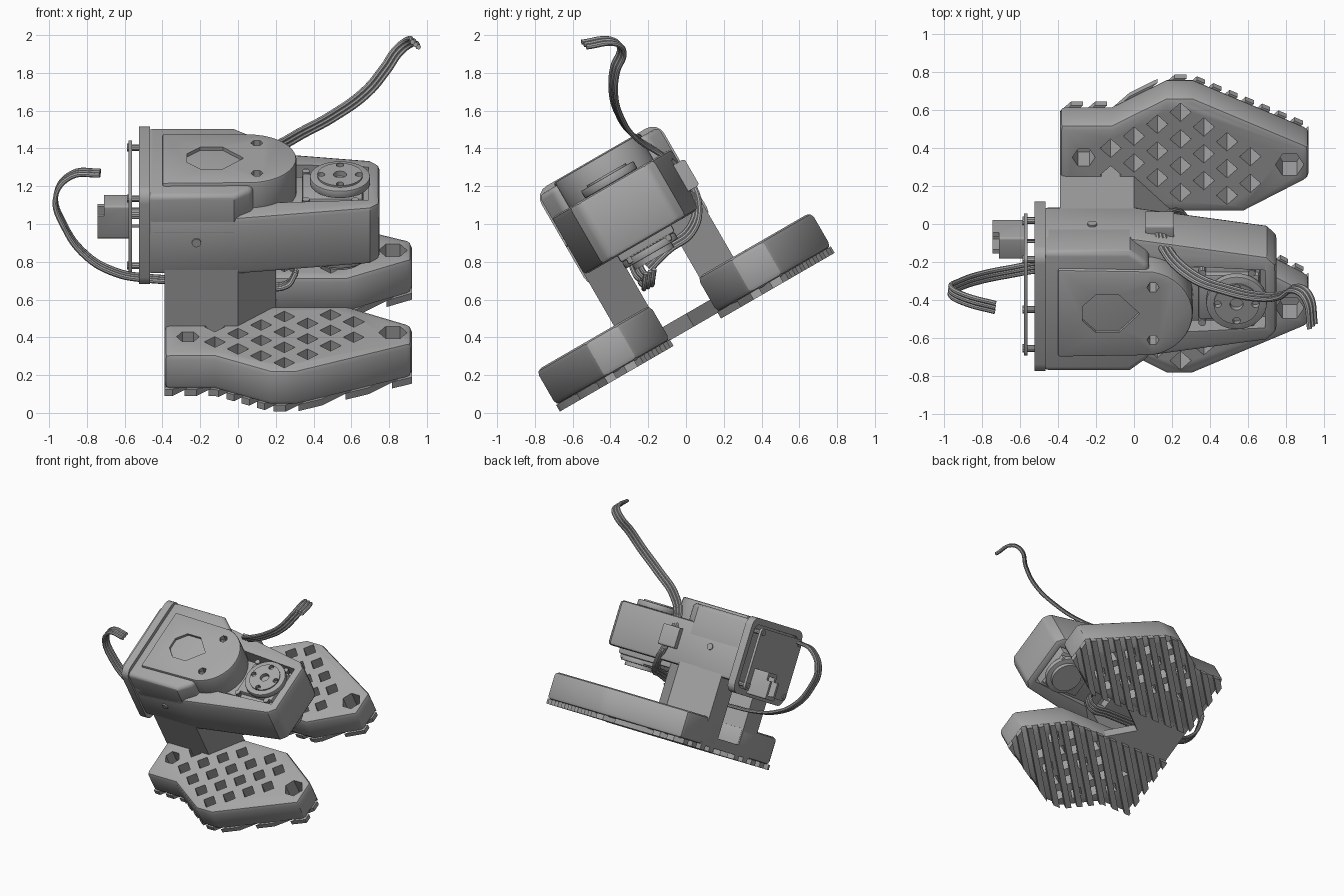
import bpy, bmesh, math
from mathutils import Matrix, Vector

if "Cube" in bpy.data.objects:
    bpy.data.objects.remove(bpy.data.objects["Cube"])

TILT = Matrix.Rotation(math.radians(30), 4, 'X')   # whole mechanism leans back
MID = 0.265                                        # symmetry line across the feet

grey = bpy.data.materials.new("plastic grey")
grey.use_nodes = True
grey.diffuse_color = (0.38, 0.38, 0.38, 1)
grey.node_tree.nodes["Principled BSDF"].inputs["Base Color"].default_value = (0.38, 0.38, 0.38, 1)


def activate(ob):
    bpy.ops.object.select_all(action='DESELECT')
    ob.select_set(True)
    bpy.context.view_layer.objects.active = ob


def prisms(name, outlines, low, high, bevel=0.0, segments=2):
    """Extrude flat outlines from low to high along the tilted up axis."""
    bm = bmesh.new()
    for pts in outlines:
        face = bm.faces.new([bm.verts.new((x, v, low)) for x, v in pts])
        top = bmesh.ops.extrude_face_region(bm, geom=[face])["geom"]
        bmesh.ops.translate(bm, vec=(0, 0, high - low),
                            verts=[g for g in top if isinstance(g, bmesh.types.BMVert)])
    return finish(name, bm, bevel, segments)


def finish(name, bm, bevel=0.0, segments=2):
    bmesh.ops.recalc_face_normals(bm, faces=bm.faces)
    mesh = bpy.data.meshes.new(name)
    bm.to_mesh(mesh)
    bm.free()
    mesh.materials.append(grey)
    ob = bpy.data.objects.new(name, mesh)
    bpy.context.collection.objects.link(ob)
    ob.matrix_world = TILT
    activate(ob)
    if bevel:
        mod = ob.modifiers.new("rounding", 'BEVEL')
        mod.width, mod.segments, mod.angle_limit = bevel, segments, math.radians(40)
        bpy.ops.object.modifier_apply(modifier=mod.name)
    return ob


def cut(ob, cutter):
    mod = ob.modifiers.new("cut", 'BOOLEAN')
    mod.operation, mod.solver, mod.object = 'DIFFERENCE', 'EXACT', cutter
    activate(ob)
    bpy.ops.object.modifier_apply(modifier=mod.name)
    bpy.data.objects.remove(cutter)


def ring(x, v, r, n=16, turn=0.0):
    return [(x + r * math.cos(turn + math.tau * i / n),
             v + r * math.sin(turn + math.tau * i / n)) for i in range(n)]


def rect(x0, x1, v0, v1):
    return [(x0, v0), (x1, v0), (x1, v1), (x0, v1)]


def flip(pts):
    return [(x, 2 * MID - v) for x, v in pts]


def rod(name, center, axis, r, length, n=16):
    bm = bmesh.new()
    turn = Vector((0, 0, 1)).rotation_difference(Vector(axis)).to_matrix().to_4x4()
    bmesh.ops.create_cone(bm, cap_ends=True, segments=n, radius1=r, radius2=r, depth=length,
                          matrix=Matrix.Translation(center) @ turn)
    return finish(name, bm)


# Feet, with perforated tops and diagonal tread ribs underneath
foot_plan = [(-.39, .12), (-.39, -.41), (-.12, -.41), (.17, -.575),
             (.31, -.575), (.92, -.28), (.92, -.08), (.58, .12)]
column_plan = [(-.39, -.10), (0, -.10), (.2, .11), (-.39, .11)]
diamonds = []
for i in range(5):
    for j in range(5):
        x, v = .245 + .1225 * (i - j), 1.02 - .09 * i - .073 * j
        if abs(i - j) <= 3 and i + j <= 6 and not (x < .1 and v < .6):
            diamonds.append(ring(x, v, .056, 4))


def tread(name, plan):
    bm = bmesh.new()
    bm.faces.new([bm.verts.new((x, v, .38)) for x, v in plan])
    normal, step = Vector((1, -1, 0)).normalized(), .045
    for k in range(-40, 41):
        bmesh.ops.bisect_plane(bm, geom=bm.verts[:] + bm.edges[:] + bm.faces[:],
                               plane_co=normal * step * k, plane_no=normal)
    skip = [f for f in bm.faces
            if math.floor(f.calc_center_median().dot(normal) / step) % 2]
    bmesh.ops.delete(bm, geom=skip, context='FACES')
    out = bmesh.ops.extrude_face_region(bm, geom=bm.faces[:])["geom"]
    bmesh.ops.translate(bm, vec=(0, 0, -.04),
                        verts=[g for g in out if isinstance(g, bmesh.types.BMVert)])
    return finish(name, bm)


for side, place in (("front", lambda p: p), ("back", flip)):
    foot = prisms(side + "_foot", [place(foot_plan)], .375, .59, .03)
    holes = [h if side == "back" else flip(h) for h in diamonds]
    cut(foot, prisms("foot_holes", holes, .3, .7))
    mounts = [ring(-.265, .745, .06, 6), ring(.82, .70, .075, 6)]
    cut(foot, prisms("mount_holes", [m if side == "back" else flip(m) for m in mounts], .44, .7))
    tread(side + "_tread", place(foot_plan))
    prisms(side + "_column", [place(column_plan)], .376, .93)

prisms("foot_bridge", [[(-.39, .11), (.22, .11), (0, MID), (.22, .42), (-.39, .42)]], .375, .455)

# Motor housing: tapered trough with a taller block at the rear
half = [(-.48, -.10), (0, -.10), (.70, .01), (.75, .06)]
housing = prisms("housing", [half + flip(half)[::-1]], .90, 1.25, .025)
trough = [(.0, .05), (.69, .09)]
trough += flip(trough)[::-1]
cut(housing, prisms("trough_top", [trough], 1.13, 1.5))
cut(housing, prisms("trough_bottom", [trough], .7, .97))
block = [(-.48, -.10), (-.02, -.10), (.08, -.02)]
prisms("rear_block", [block + flip(block)[::-1]], 1.12, 1.385, .03, 3)

# Raised cover with rounded nose, drop-shaped socket and two screw wells
nose = [(.05 + .26 * math.cos(a), MID + .26 * math.sin(a))
        for a in (math.radians(-80 + 10 * k) for k in range(17))]
cover = prisms("cover", [[(-.40, .0)] + nose + [(-.40, .53)]], 1.16, 1.405, .012)
drop = [(.03, MID), (-.08, .15), (-.2, .15), (-.27, .22), (-.27, .31), (-.2, .38), (-.08, .38)]
cut(cover, prisms("socket_cut", [drop], 1.22, 1.5))
cut(cover, prisms("well_cut", [ring(.1, MID + s * .16, .032, 6) for s in (-1, 1)], 1.3, 1.5))
rod("socket_screw", (-.13, MID, 1.235), (0, 0, 1), .06, .05, 8)

# Motor with a drive horn above and an idler horn below
prisms("motor", [rect(.1, .665, .10, .43)], .86, 1.20, .012)
prisms("motor_caps", [rect(.34, .66, .13, .40)], .83, 1.235, .012)
for name, low, high in (("drive_horn", 1.22, 1.315), ("idler_horn", .79, .88)):
    prisms(name + "_neck", [ring(.54, MID, .12, 32)], low, high - .01)
    horn = prisms(name, [ring(.54, MID, .16, 40)], low + .03, high - .02, .006)
    up = name == "drive_horn"
    dots = [ring(.54 + .1 * math.cos(k * math.pi / 2), MID + .1 * math.sin(k * math.pi / 2), .02, 12)
            for k in range(4)] + [ring(.54, MID, .035, 16)]
    if up:
        disc = bpy.data.objects[name + "_neck"]
        for part in (horn, disc):
            cut(part, prisms("horn_dots", dots, 1.275, 1.4))
for s in (-1, 1):
    for x in (.36, .62):
        rod("motor_screw", (x, MID + s * .15, 1.215), (0, 0, 1), .02, .05, 10)

# Housing side screws
for v in (-.10, .63):
    rod("side_screw", (-.22, v, 1.10), (0, 1, 0), .025, .02, 12)

# Rear flange, circuit board and socket
def slab(name, x0, x1, v0, v1, w0, w1, corner=0.0):
    bm = bmesh.new()
    size = Matrix.Diagonal((x1 - x0, v1 - v0, w1 - w0, 1))
    spot = Matrix.Translation(((x0 + x1) / 2, (v0 + v1) / 2, (w0 + w1) / 2))
    bmesh.ops.create_cube(bm, size=1, matrix=spot @ size)
    if corner:
        along = [e for e in bm.edges if abs(e.verts[0].co.x - e.verts[1].co.x) > 1e-4]
        bmesh.ops.bevel(bm, geom=along, offset=corner, segments=4, profile=.5, affect='EDGES')
    return finish(name, bm)


flange = slab("rear_flange", -.525, -.465, -.11, .64, .82, 1.41, .07)
cut(flange, slab("flange_recess", -.6, -.505, -.06, .59, .87, 1.36, .05))
slab("circuit_board", -.58, -.56, -.035, .575, .865, 1.345, .03)
for v in (.0, .54):
    for w in (.90, 1.31):
        rod("standoff", (-.54, v, w), (1, 0, 0), .018, .08, 10)
        rod("board_screw", (-.582, v, w), (1, 0, 0), .022, .01, 10)
plug = slab("cable_socket", -.745, -.57, .385, .515, .84, 1.04, .012)
cut(plug, slab("socket_slot", -.8, -.66, .41, .49, .87, 1.01))
cut(plug, slab("socket_notch", -.8, -.71, .3, .6, .98, 1.1))
for k in range(4):
    rod("header_pin", (-.545, .42 + .02 * k, .9 + .04 * k), (1, 0, 0), .008, .07, 6)

# Cable clip on the back of the housing
slab("cable_clip", .06, .21, .57, .665, 1.01, 1.17, .015)


# Ribbon cables: three wires side by side, in upright coordinates
def cable(name, path, across):
    across = Vector(across).normalized() * .024
    for k in (-1, 0, 1):
        curve = bpy.data.curves.new(name, 'CURVE')
        curve.dimensions, curve.bevel_depth, curve.bevel_resolution = '3D', .0135, 2
        curve.resolution_u, curve.use_fill_caps = 6, True
        spline = curve.splines.new('BEZIER')
        spline.bezier_points.add(len(path) - 1)
        for point, co in zip(spline.bezier_points, path):
            point.co = Vector(co) + across * k
            point.handle_left_type = point.handle_right_type = 'AUTO'
        curve.materials.append(grey)
        ob = bpy.data.objects.new(name, curve)
        bpy.context.collection.objects.link(ob)
        activate(ob)
        bpy.ops.object.convert(target='MESH')


cable("upper_cable", [(.27, -.2, .77), (.29, -.1, .87), (.26, .02, .96), (.2, .06, 1.1),
                      (.14, .0, 1.26), (.16, -.12, 1.36), (.3, -.27, 1.46), (.5, -.35, 1.57),
                      (.68, -.385, 1.7), (.78, -.375, 1.82), (.85, -.34, 1.92),
                      (.91, -.38, 1.965), (.94, -.54, 1.95)], (.6, .5, -.5))
cable("lower_cable", [(-.73, -.44, 1.27), (-.88, -.4, 1.26), (-.965, -.355, 1.15),
                      (-.92, -.32, .99), (-.8, -.28, .83), (-.65, -.25, .745), (-.5, -.225, .715),
                      (-.2, -.22, .70), (.1, -.2, .68), (.26, -.2, .68), (.31, -.19, .75)],
      (.1, 1, .5))

# Smooth rounded surfaces while keeping crisp edges
bpy.ops.object.select_all(action='SELECT')
bpy.ops.object.shade_smooth_by_angle(angle=math.radians(30))
